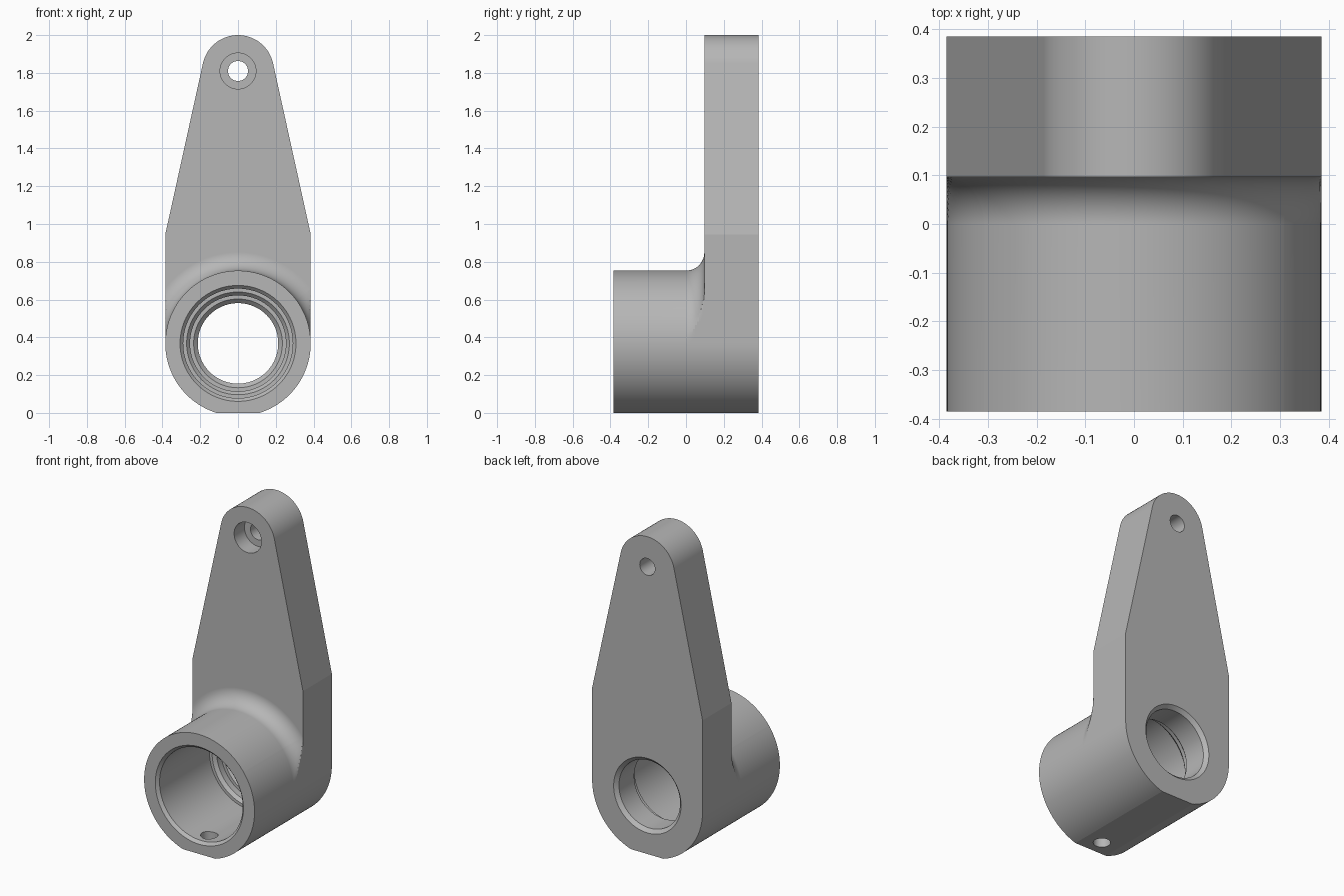
import bpy, bmesh
from math import sin, cos, pi, acos, asin, atan2, sqrt, hypot
from mathutils import Matrix, Vector

cube = bpy.data.objects.get("Cube")
if cube:
    bpy.data.objects.remove(cube, do_unlink=True)

FRONT, PLATE, BACK = -0.385, 0.097, 0.385   # depths along y
HALF, AXIS = 0.385, 0.368                   # half width, bore axis height
SHOULDER, TIP, TIP_R = 0.945, 1.81, 0.19    # taper start, top hole height, tip radius
FILLET = PLATE

steel = bpy.data.materials.new("plain_grey")
steel.use_nodes = True
steel.diffuse_color = (0.47, 0.47, 0.47, 1)
steel.node_tree.nodes["Principled BSDF"].inputs["Base Color"].default_value = (0.47, 0.47, 0.47, 1)


def make_object(name, bm):
    bmesh.ops.recalc_face_normals(bm, faces=bm.faces)
    mesh = bpy.data.meshes.new(name)
    bm.to_mesh(mesh)
    bm.free()
    mesh.materials.append(steel)
    obj = bpy.data.objects.new(name, mesh)
    bpy.context.collection.objects.link(obj)
    return obj


def bridge(bm, a, b):
    for i in range(len(a)):
        j = (i + 1) % len(a)
        bm.faces.new((a[i], a[j], b[j], b[i]))


def turned(name, profile, matrix, segments=96):
    """Closed solid turned about local y from (radius, y) pairs."""
    bm = bmesh.new()
    rings = []
    for r, y in profile:
        angles = [2 * pi * i / segments for i in range(segments)]
        rings.append([bm.verts.new(matrix @ Vector((r * cos(t), y, r * sin(t)))) for t in angles])
    for a, b in zip(rings, rings[1:]):
        bridge(bm, a, b)
    bm.faces.new(rings[0])
    bm.faces.new(rings[-1])
    return make_object(name, bm)


def limit(t):
    """Distance from the bore axis to the arm's lower outline."""
    if sin(t) < 0:
        return min(HALF, AXIS / -sin(t))
    return HALF / max(abs(cos(t)), 0.0001)


# Boss with fillet flowing into the plate
clip = acos(HALF / (HALF + FILLET))
flat = asin(AXIS / HALF)
count = 128
angles = [2 * pi * i / count for i in range(count)]
angles = sorted(angles + [clip, pi - clip, pi + flat, 2 * pi - flat])

sections = [(FRONT, HALF)]
for i in range(13):
    t = pi / 2 * i / 12
    sections.append((FILLET * sin(t), HALF + FILLET * (1 - cos(t))))

bm = bmesh.new()
rings = []
for y, radius in sections:
    ring = []
    for t in angles:
        r = min(radius, limit(t))
        ring.append(bm.verts.new((r * cos(t), y, AXIS + r * sin(t))))
    rings.append(ring)
bm.faces.new(rings[0])
for a, b in zip(rings, rings[1:]):
    bridge(bm, a, b)

# Tapered plate sharing the last boss section
last = rings[-1]
i0, i1 = angles.index(clip), angles.index(pi - clip)
reach = hypot(HALF, TIP - SHOULDER)
start = atan2(SHOULDER - TIP, HALF) + acos(TIP_R / reach)
upper = [(HALF, SHOULDER)]
for i in range(49):
    t = start + (pi - 2 * start) * i / 48
    upper.append((TIP_R * cos(t), TIP + TIP_R * sin(t)))
upper.append((-HALF, SHOULDER))
upper = [bm.verts.new((x, PLATE, z)) for x, z in upper]
bm.faces.new(last[i0:i1 + 1] + upper[::-1])
outline = last[:i0 + 1] + upper + last[i1:]
rear = [bm.verts.new((v.co.x, BACK, v.co.z)) for v in outline]
bridge(bm, outline, rear)
bm.faces.new(rear)
body = make_object("lever_arm", bm)

# Stepped bore, counterbored tip hole and cross hole
bore = [(0.307, FRONT - 0.02), (0.307, FRONT), (0.29, FRONT + 0.018),
        (0.29, 0.13), (0.272, 0.13), (0.254, 0.15), (0.254, 0.19),
        (0.235, 0.19), (0.213, 0.212), (0.213, BACK - 0.022),
        (0.235, BACK), (0.235, BACK + 0.02)]
tip = [(0.095, 0.05), (0.095, 0.2), (0.053, 0.2), (0.053, 0.45)]
cross = [(0.05, -0.1), (0.05, 0.2)]
cutters = [
    turned("bore_cutter", bore, Matrix.Translation((0, 0, AXIS))),
    turned("tip_hole_cutter", tip, Matrix.Translation((0, 0, TIP)), 64),
    turned("cross_hole_cutter", cross,
           Matrix.Translation((0, -0.285, 0)) @ Matrix.Rotation(pi / 2, 4, 'X'), 48),
]
for cutter in cutters:
    cutter.hide_render = True
    cut = body.modifiers.new(cutter.name, 'BOOLEAN')
    cut.operation = 'DIFFERENCE'
    cut.solver = 'EXACT'
    cut.object = cutter

# Bake the cuts and drop the cutters
bpy.context.view_layer.update()
graph = bpy.context.evaluated_depsgraph_get()
baked = bpy.data.meshes.new_from_object(body.evaluated_get(graph))
body.modifiers.clear()
body.data = baked
for cutter in cutters:
    bpy.data.objects.remove(cutter, do_unlink=True)

# Smooth curved walls, keep machined edges crisp
for obj in bpy.context.selected_objects:
    obj.select_set(False)
body.select_set(True)
bpy.context.view_layer.objects.active = body
bpy.ops.object.shade_smooth_by_angle(angle=0.21)
normals = body.modifiers.new("even_normals", 'WEIGHTED_NORMAL')
normals.keep_sharp = True
